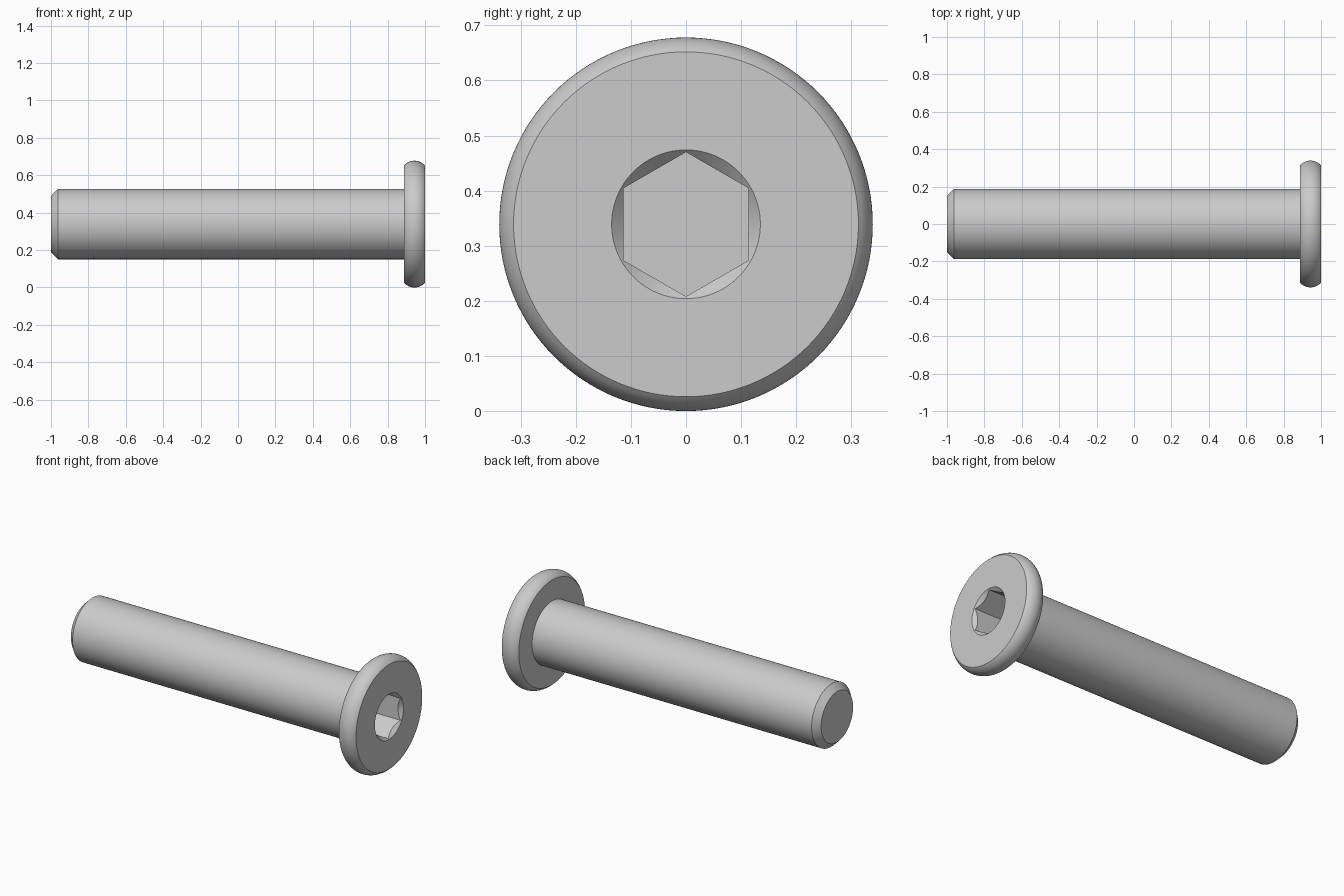
import bpy
import bmesh
import math

if "Cube" in bpy.data.objects:
    bpy.data.objects.remove(bpy.data.objects["Cube"], do_unlink=True)

HEAD_R, FACE_R, HEAD_BACK = 0.339, 0.313, 0.887
SHAFT_R, CHAMFER = 0.188, 0.037

steel = bpy.data.materials.new("grey steel")
steel.use_nodes = True
colour = (0.6, 0.6, 0.6, 1)
steel.diffuse_color = colour
steel.node_tree.nodes["Principled BSDF"].inputs["Base Color"].default_value = colour


def lathe(name, profile, sides):
    """Closed solid turned about the x axis from (x, radius) points."""
    bm = bmesh.new()
    rings = []
    for x, r in profile:
        angles = [math.tau * i / sides for i in range(sides)]
        rings.append([bm.verts.new((x, r * math.sin(a), r * math.cos(a))) for a in angles])
    for a, b in zip(rings, rings[1:]):
        for i in range(sides):
            j = (i + 1) % sides
            bm.faces.new((a[i], a[j], b[j], b[i]))
    bm.faces.new(rings[0])
    bm.faces.new(rings[-1])
    bmesh.ops.recalc_face_normals(bm, faces=bm.faces)
    mesh = bpy.data.meshes.new(name)
    bm.to_mesh(mesh)
    bm.free()
    mesh.materials.append(steel)
    obj = bpy.data.objects.new(name, mesh)
    obj.location.z = HEAD_R
    bpy.context.collection.objects.link(obj)
    return obj


# Bulged rim of the head: a circular arc between its two flat faces
half = (1 - HEAD_BACK) / 2
bulge = HEAD_R - FACE_R
arc_r = (half ** 2 + bulge ** 2) / (2 * bulge)
sweep = math.asin(half / arc_r)
steps = 16
rim = []
for i in range(steps + 1):
    a = sweep * (2 * i / steps - 1)
    rim.append((1 - half + arc_r * math.sin(a), HEAD_R - arc_r + arc_r * math.cos(a)))

# Chamfered shaft and disc head in one turned solid
bolt = lathe("bolt_shaft_and_head", [
    (-1, SHAFT_R - CHAMFER), (CHAMFER - 1, SHAFT_R), (HEAD_BACK, SHAFT_R)] + rim, 128)

# Hexagonal socket with a conical lead-in
cutters = [
    lathe("hex_socket_cutter", [(0.81, 0.131), (1.1, 0.131)], 6),
    lathe("socket_lead_in_cutter", [(0.975, 0.11), (1.025, 0.16)], 96),
]
bpy.ops.object.select_all(action="DESELECT")
bpy.context.view_layer.objects.active = bolt
bolt.select_set(True)
for cutter in cutters:
    cutter.hide_render = True
    cut = bolt.modifiers.new(cutter.name, "BOOLEAN")
    cut.operation = "DIFFERENCE"
    cut.solver = "EXACT"
    cut.object = cutter
    bpy.ops.object.modifier_apply(modifier=cut.name)
    bpy.data.objects.remove(cutter, do_unlink=True)

bpy.ops.object.shade_smooth_by_angle(angle=math.radians(25))
